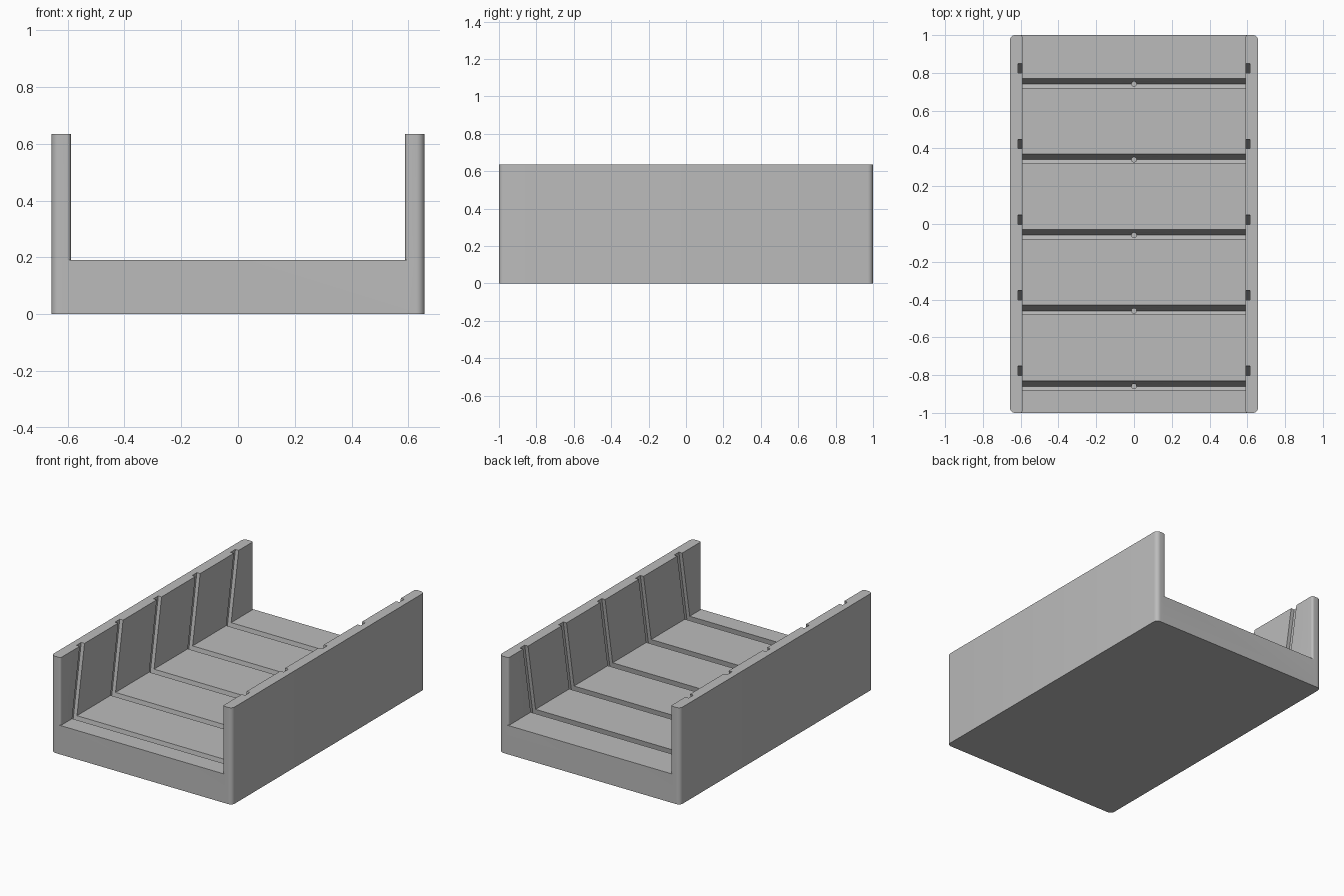
import bpy, bmesh, math
from mathutils import Matrix, Vector

if "Cube" in bpy.data.objects:
    bpy.data.objects.remove(bpy.data.objects["Cube"])

HALF_X, HALF_Y, INNER_X = 0.657, 1.0, 0.589
FLOOR_Z, TOP_Z = 0.19, 0.635
TILT = math.radians(10)

grey = bpy.data.materials.new("light grey")
grey.diffuse_color = (0.5, 0.5, 0.5, 1)
grey.use_nodes = True
grey.node_tree.nodes["Principled BSDF"].inputs["Base Color"].default_value = grey.diffuse_color


def make_object(name, bm):
    bmesh.ops.recalc_face_normals(bm, faces=bm.faces)
    mesh = bpy.data.meshes.new(name)
    bm.to_mesh(mesh)
    bm.free()
    mesh.materials.append(grey)
    obj = bpy.data.objects.new(name, mesh)
    bpy.context.collection.objects.link(obj)
    return obj


def box(name, lo, hi, matrix=Matrix()):
    lo, hi = Vector(lo), Vector(hi)
    bm = bmesh.new()
    bmesh.ops.create_cube(bm, size=1)
    for v in bm.verts:
        v.co = matrix @ Vector([(a + b) / 2 + c * (b - a) for a, b, c in zip(lo, hi, v.co)])
    return make_object(name, bm)


def side_wall(name, side):
    # upright prism, wide rounding outside, small rounding inside
    bm = bmesh.new()
    corners = [(HALF_X, -1, 0.028), (HALF_X, 1, 0.028), (INNER_X, 1, 0.014), (INNER_X, -1, 0.014)]
    ring = []
    for i, (x, s, r) in enumerate(corners):
        cx = x - r if i < 2 else x + r
        cy = s * (HALF_Y - r)
        for k in range(7):
            a = math.radians(-90 + 90 * i + 15 * k)
            ring.append(bm.verts.new((side * (cx + r * math.cos(a)), cy + r * math.sin(a), 0)))
    face = bm.faces.new(ring)
    top = bmesh.ops.extrude_face_region(bm, geom=[face])["geom"]
    bmesh.ops.translate(bm, vec=(0, 0, TOP_Z), verts=[g for g in top if isinstance(g, bmesh.types.BMVert)])
    return make_object(name, bm)


def combine(target, other, operation):
    mod = target.modifiers.new(operation, "BOOLEAN")
    mod.operation, mod.solver, mod.object = operation, "EXACT", other
    dg = bpy.context.evaluated_depsgraph_get()
    mesh = bpy.data.meshes.new_from_object(target.evaluated_get(dg))
    target.modifiers.clear()
    target.data = mesh
    bpy.data.objects.remove(other)


# Thick floor joined with the two side walls
tray = box("slotted_tray", (-0.622, -HALF_Y, 0), (0.622, HALF_Y, FLOOR_Z))
for side in (-1, 1):
    combine(tray, side_wall("side_wall", side), "UNION")

# Five leaning slots across the floor and up both walls, each with a small centre hole
for i in range(5):
    y = -0.855 + 0.4 * i
    lean = Matrix.Translation((0, y, FLOOR_Z)) @ Matrix.Rotation(-TILT, 4, "X")
    combine(tray, box("slot_cutter", (-0.613, -0.0246, -0.165), (0.613, 0.0246, 0.6), lean), "DIFFERENCE")
    bm = bmesh.new()
    bmesh.ops.create_cone(bm, cap_ends=True, segments=16, radius1=0.013, radius2=0.013, depth=0.21,
                          matrix=Matrix.Translation((0, y - 0.004, 0.12)))
    combine(tray, make_object("hole_cutter", bm), "DIFFERENCE")

# Smooth only the rounded corners
bpy.context.view_layer.objects.active = tray
tray.select_set(True)
bpy.ops.object.shade_smooth_by_angle(angle=math.radians(30))
